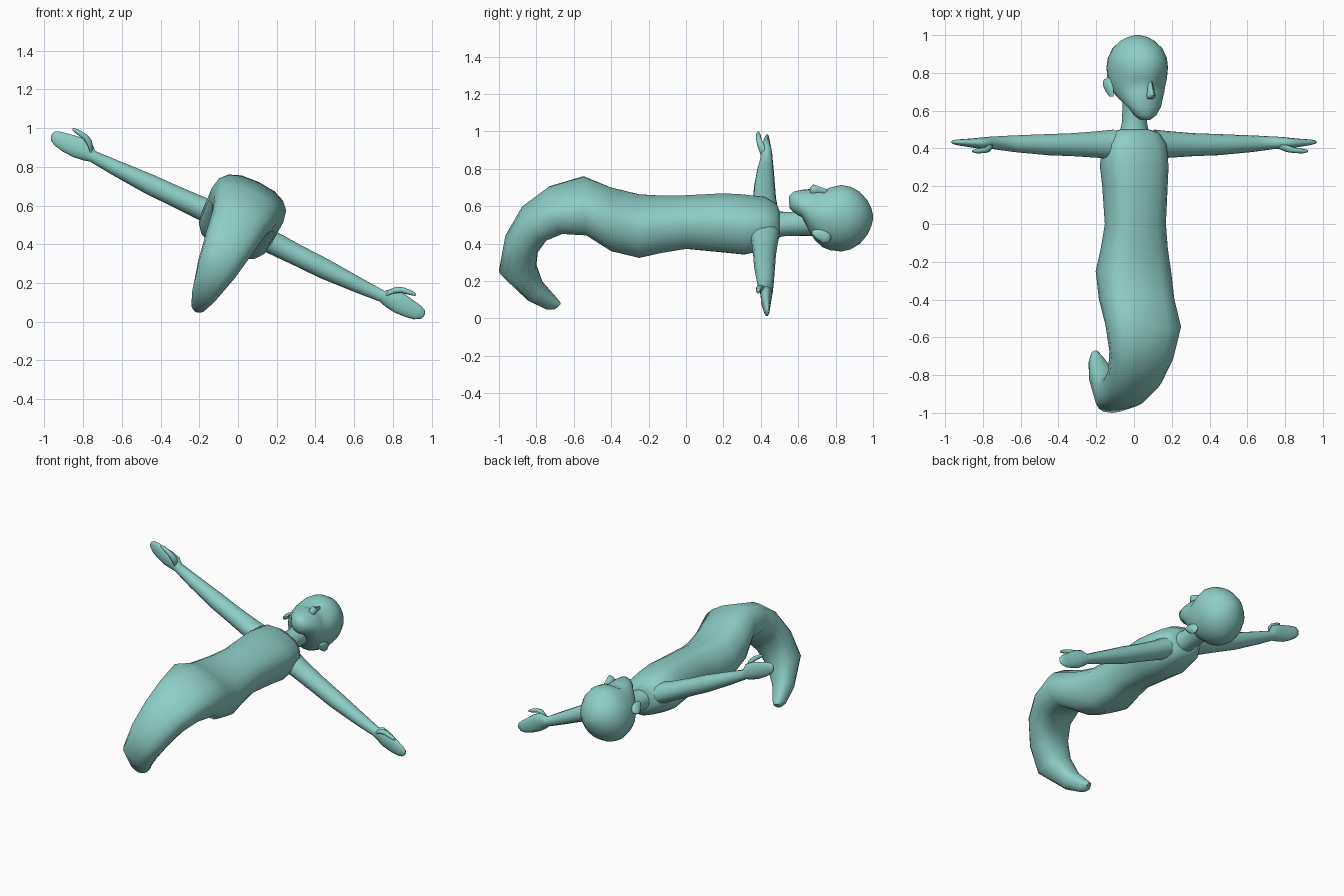
import bpy, bmesh, math
from mathutils import Matrix, Vector

# The figure is symmetric; it is modelled upright-facing, then rolled about its long axis
PLACE = Matrix.Translation((0, 0, 0.5)) @ Matrix.Rotation(math.radians(25.8), 4, 'Y')

skin = bpy.data.materials.new("teal")
skin.diffuse_color = (0.27, 0.62, 0.57, 1)


def finish(name, bm, smooth=40):
    bmesh.ops.recalc_face_normals(bm, faces=bm.faces)
    bm.transform(PLACE)
    me = bpy.data.meshes.new(name)
    bm.to_mesh(me)
    bm.free()
    me.materials.append(skin)
    ob = bpy.data.objects.new(name, me)
    bpy.context.collection.objects.link(ob)
    bpy.context.view_layer.objects.active = ob
    ob.select_set(True)
    bpy.ops.object.shade_smooth_by_angle(angle=math.radians(smooth))
    ob.select_set(False)
    return ob


def loft(rings, sides, power=2.0):
    """Skin rings given as (centre, half axis a, half axis b)."""
    bm = bmesh.new()
    rows = []
    for c, a, b in rings:
        row = []
        for i in range(sides):
            t = 2 * math.pi * i / sides
            ct, st = math.cos(t), math.sin(t)
            ca = math.copysign(abs(ct) ** (2 / power), ct)
            sb = math.copysign(abs(st) ** (2 / power), st)
            row.append(bm.verts.new(Vector(c) + Vector(a) * ca + Vector(b) * sb))
        rows.append(row)
    for r, s in zip(rows, rows[1:]):
        for i in range(sides):
            j = (i + 1) % sides
            bm.faces.new((r[i], r[j], s[j], s[i]))
    bm.faces.new(rows[0])
    bm.faces.new(rows[-1])
    return bm


def side_profile(pairs):
    """Rings from (front y, front z, back y, back z, half width)."""
    out = []
    for fy, fz, by, bz, w in pairs:
        out.append(((0, (fy + by) / 2, (fz + bz) / 2), (w, 0, 0),
                    (0, (fy - by) / 2, (fz - bz) / 2)))
    return out


# Torso running into the tail, which curls under to a tip
body = [
    (.50, .07, .50, -.06, .075), (.485, .10, .485, -.09, .13),
    (.42, .135, .43, -.12, .17), (.30, .15, .31, -.145, .18),
    (.20, .158, .20, -.135, .17), (0, .148, 0, -.115, .16),
    (-.13, .142, -.13, -.135, .177), (-.25, .145, -.25, -.16, .20),
    (-.40, .185, -.40, -.12, .20), (-.55, .246, -.53, -.02, .205),
    (-.74, .19, -.65, -.015, .175), (-.88, .08, -.74, -.06, .15),
    (-.97, -.09, -.79, -.14, .13), (-1.0, -.27, -.80, -.24, .105),
    (-.85, -.435, -.765, -.35, .068), (-.75, -.495, -.69, -.44, .038),
    (-.71, -.50, -.67, -.465, .02)]
finish("body_and_tail", loft(side_profile(body), 16, 2.5), 60)

# Neck
neck = [(.44, .08, .44, -.07, .09), (.49, .072, .49, -.065, .078),
        (.54, .07, .54, -.06, .066), (.60, .075, .62, -.06, .064),
        (.68, .10, .70, -.06, .07)]
finish("neck", loft(side_profile(neck), 14))

# Head, from chin to crown, with the eye hollows pressed in
head = [
    (.55, .165, .555, .10, .028), (.575, .19, .575, .08, .06),
    (.62, .195, .62, .06, .092), (.66, .20, .66, -.03, .115),
    (.70, .205, .69, -.08, .132), (.735, .205, .73, -.12, .145),
    (.77, .215, .77, -.137, .153), (.83, .223, .83, -.145, .158),
    (.88, .213, .88, -.132, .152), (.93, .183, .93, -.10, .13),
    (.97, .137, .97, -.05, .09), (.99, .095, .99, -.005, .052),
    (1.0, .055, 1.0, .035, .015)]
bm = loft(side_profile(head), 24)
for v in bm.verts:
    if v.co.z > .12:
        d = math.hypot((abs(v.co.x) - .06) / .045, (v.co.y - .735) / .035)
        v.co.z -= .022 * math.exp(-d * d)
finish("head", bm, 60)

# Nose: wedge from brow to tip
nose = [((0, .755, .195), (.011, 0, 0), (0, .0, .015)),
        ((0, .70, .203), (.018, 0, 0), (0, 0, .03)),
        ((0, .68, .205), (.025, 0, 0), (0, 0, .036)),
        ((0, .662, .198), (.016, 0, 0), (0, 0, .02))]
finish("nose", loft(nose, 8), 60)

# Arm rings: distance from the middle, y, z, half size in y, half size in z
arm = [(.12, .42, 0, .08, .068), (.20, .421, -.005, .071, .061),
       (.35, .42, -.008, .061, .056), (.50, .42, -.01, .056, .054),
       (.70, .425, -.01, .044, .041), (.83, .43, -.008, .033, .031),
       (.865, .43, .003, .031, .052), (.92, .428, .0, .028, .057),
       (.98, .43, -.004, .021, .05), (1.03, .432, -.004, .016, .041),
       (1.06, .434, -.002, .011, .027), (1.07, .434, 0, .005, .01)]
thumb = [(.845, .42, .01, .022, .022), (.875, .40, .048, .019, .02),
         (.91, .39, .066, .015, .015), (.96, .386, .073, .012, .012),
         (.985, .386, .074, .006, .006)]
# Ear rings along the head's length
ear = [(.145, .675, .025, .008, .012), (.15, .70, .015, .014, .026),
       (.155, .735, .005, .017, .034), (.155, .76, .0, .014, .028),
       (.15, .775, .0, .006, .012)]

for side, s in (("right", 1), ("left", -1)):
    for name, rows, n in (("arm_and_hand", arm, 14), ("thumb", thumb, 8)):
        rings = [((s * u, y, z), (0, hy, 0), (0, 0, hz)) for u, y, z, hy, hz in rows]
        finish(side + "_" + name, loft(rings, n), 60)
    rings = [((s * u, y, z), (s * hx, 0, 0), (-s * .3 * hz, 0, hz)) for u, y, z, hx, hz in ear]
    finish(side + "_ear", loft(rings, 10), 60)
